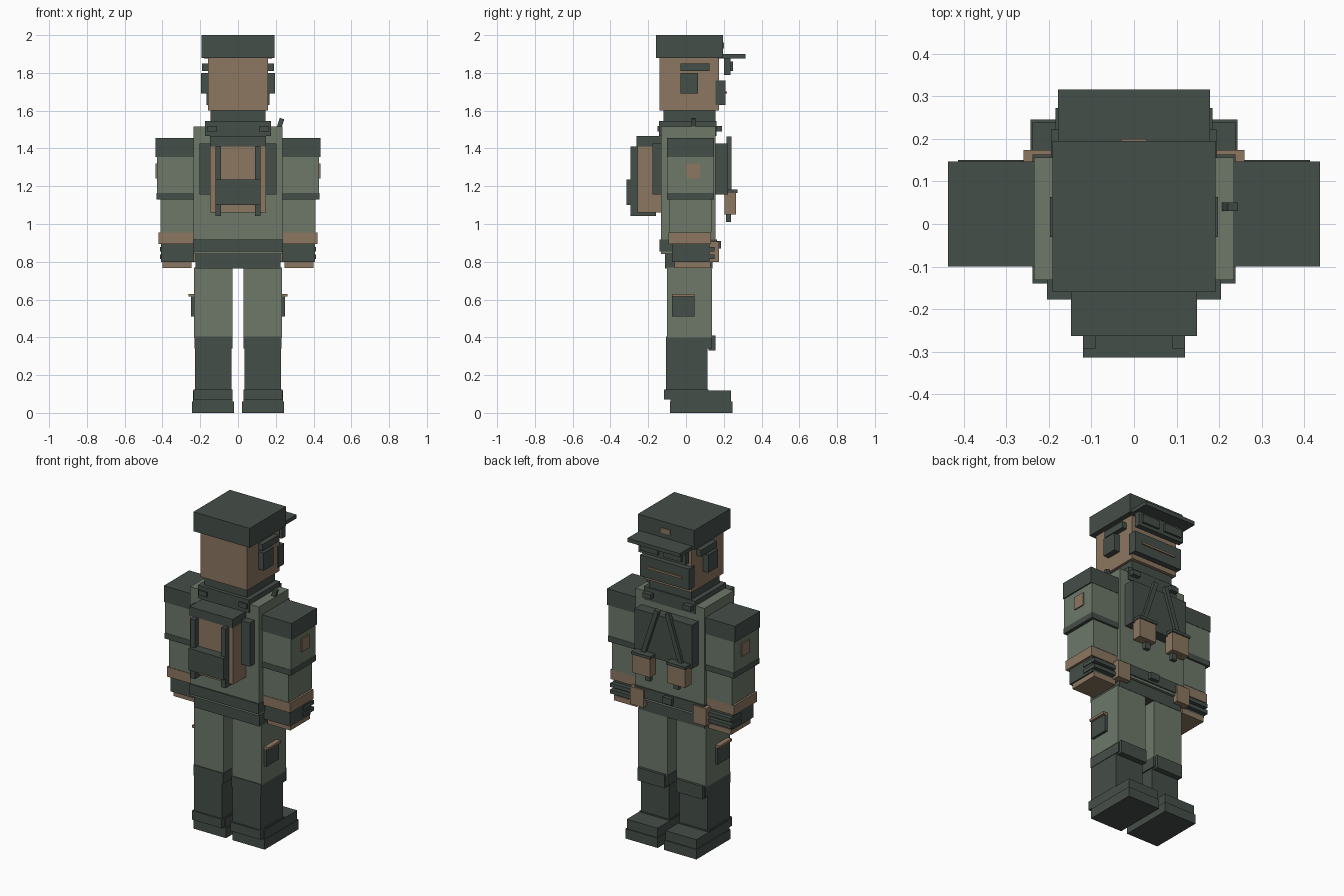
import bpy
import bmesh
from math import atan2, hypot
from mathutils import Matrix, Vector

cube = bpy.data.objects.get("Cube")
if cube:
    bpy.data.objects.remove(cube, do_unlink=True)


def material(name, rgb):
    m = bpy.data.materials.new(name)
    m.use_nodes = True
    m.diffuse_color = (*rgb, 1)
    m.node_tree.nodes["Principled BSDF"].inputs["Base Color"].default_value = (*rgb, 1)
    return m


DARK = material("dark slate", (.06, .077, .066))
GREEN = material("sage cloth", (.153, .188, .141))
TAN = material("tan", (.262, .184, .12))


def box(name, mat, x, y, z, tilt=0):
    """Box spanning three ranges, optionally tilted about its y axis."""
    lo, hi = Vector((x[0], y[0], z[0])), Vector((x[1], y[1], z[1]))
    bm = bmesh.new()
    size = Matrix.Diagonal((*(hi - lo), 1))
    bmesh.ops.create_cube(bm, size=1, matrix=Matrix.Rotation(tilt, 4, 'Y') @ size)
    me = bpy.data.meshes.new(name)
    bm.to_mesh(me)
    bm.free()
    me.materials.append(mat)
    ob = bpy.data.objects.new(name, me)
    ob.location = (lo + hi) / 2
    bpy.context.collection.objects.link(ob)
    return ob


def wide(name, mat, half, y, z):
    """Box centred on x = 0."""
    return box(name, mat, (-half, half), y, z)


def pair(name, mat, x, y, z, tilt=0):
    """Mirrored left and right boxes."""
    box("left_" + name, mat, x, y, z, tilt)
    box("right_" + name, mat, (-x[1], -x[0]), y, z, -tilt)


# Head and cap
wide("head", TAN, .16, (-.14, .175), (1.6, 1.88))
wide("cap", DARK, .192, (-.16, .195), (1.88, 2))
wide("cap_visor", DARK, .179, (.17, .316), (1.877, 1.9))
wide("cap_badge", TAN, .03, (.19, .2), (1.93, 1.96))
pair("ear_cup", DARK, (.15, .197), (-.03, .063), (1.69, 1.8))
pair("side_strap", DARK, (.15, .19), (-.03, .125), (1.81, 1.85))
wide("goggle_frame", DARK, .16, (.2, .235), (1.79, 1.877))
pair("goggle_lens", DARK, (.02, .14), (.23, .248), (1.81, 1.86))
wide("face_mask", DARK, .167, (.155, .21), (1.63, 1.76))
wide("mask_slit", TAN, .12, (.2, .217), (1.69, 1.702))

# Neck and collar
wide("neck", DARK, .145, (-.12, .155), (1.53, 1.605))
wide("collar", DARK, .175, (-.142, .162), (1.465, 1.545))
pair("back_collar_tab", DARK, (.11, .165), (-.152, -.12), (1.49, 1.52))
pair("chest_collar_tab", DARK, (.11, .165), (.15, .19), (1.49, 1.52))
box("radio_aerial", DARK, (.21, .235), (.03, .05), (1.49, 1.56), .3)

# Torso, belt and hips
wide("torso", GREEN, .235, (-.132, .156), (.84, 1.515))
wide("belt", DARK, .238, (-.14, .163), (.855, .918))
wide("belt_buckle", DARK, .03, (.15, .185), (.87, .91))
pair("belt_pouch", TAN, (.17, .26), (.1, .174), (.8, .908))
wide("hips", DARK, .225, (-.11, .14), (.765, .845))

# Chest rig
wide("chest_plate", DARK, .195, (.15, .222), (1.155, 1.425))
top, bottom = Vector((.035, 1.46)), Vector((.13, 1.17))
mid, run = (top + bottom) / 2, bottom - top
half = hypot(run.x, run.y) / 2
pair("chest_strap", DARK, (mid.x - .014, mid.x + .014), (.215, .24),
     (mid.y - half, mid.y + half), atan2(-run.x, -run.y))
pair("chest_pouch", TAN, (.06, .18), (.205, .265), (1.05, 1.165))
pair("chest_pouch_flap", DARK, (.055, .185), (.205, .272), (1.165, 1.182))
pair("chest_pouch_tab", DARK, (.08, .115), (.212, .238), (1.01, 1.05))

# Backpack
wide("pack_body", TAN, .148, (-.258, -.13), (1.06, 1.41))
wide("pack_lid", DARK, .148, (-.263, -.13), (1.41, 1.465))
wide("pack_pocket", DARK, .12, (-.314, -.25), (1.1, 1.235))
pair("pack_strap", DARK, (.09, .12), (-.293, -.16), (1.043, 1.41))
pair("pack_side_pouch", DARK, (.146, .205), (-.177, -.13), (1.155, 1.425))

# Arms
pair("shoulder", DARK, (.232, .437), (-.1, .147), (1.355, 1.455))
pair("upper_sleeve", GREEN, (.235, .43), (-.098, .145), (1.165, 1.355))
pair("sleeve_band", DARK, (.232, .431), (-.1, .147), (1.13, 1.165))
pair("sleeve_patch", TAN, (.42, .437), (0, .075), (1.24, 1.32))
pair("forearm", GREEN, (.232, .41), (-.09, .135), (.955, 1.13))
pair("cuff", TAN, (.225, .422), (-.093, .133), (.895, .955))
pair("glove", DARK, (.232, .408), (-.075, .125), (.8, .895))
for i, z in enumerate((.815, .855)):
    pair(f"knuckle_plate_{i + 1}", DARK, (.235, .413), (.05, .15), (z, z + .024))
pair("fingers", TAN, (.245, .4), (-.06, .13), (.768, .8))

# Legs
pair("thigh", GREEN, (.03, .232), (-.1, .138), (.4, .77))
pair("thigh_pouch", DARK, (.22, .248), (-.075, .045), (.51, .615))
pair("thigh_pouch_flap", TAN, (.22, .262), (-.075, .045), (.615, .63))
pair("knee_band", DARK, (.028, .23), (-.105, .138), (.34, .405))
pair("knee_pad", DARK, (.04, .222), (.12, .155), (.33, .41))
pair("shin", DARK, (.035, .227), (-.105, .115), (.11, .34))
pair("ankle_band", DARK, (.03, .235), (-.116, .118), (.07, .125))

# Boots
pair("boot", DARK, (.028, .238), (-.083, .238), (.05, .118))
pair("boot_sole", DARK, (.022, .243), (-.086, .245), (0, .06))
